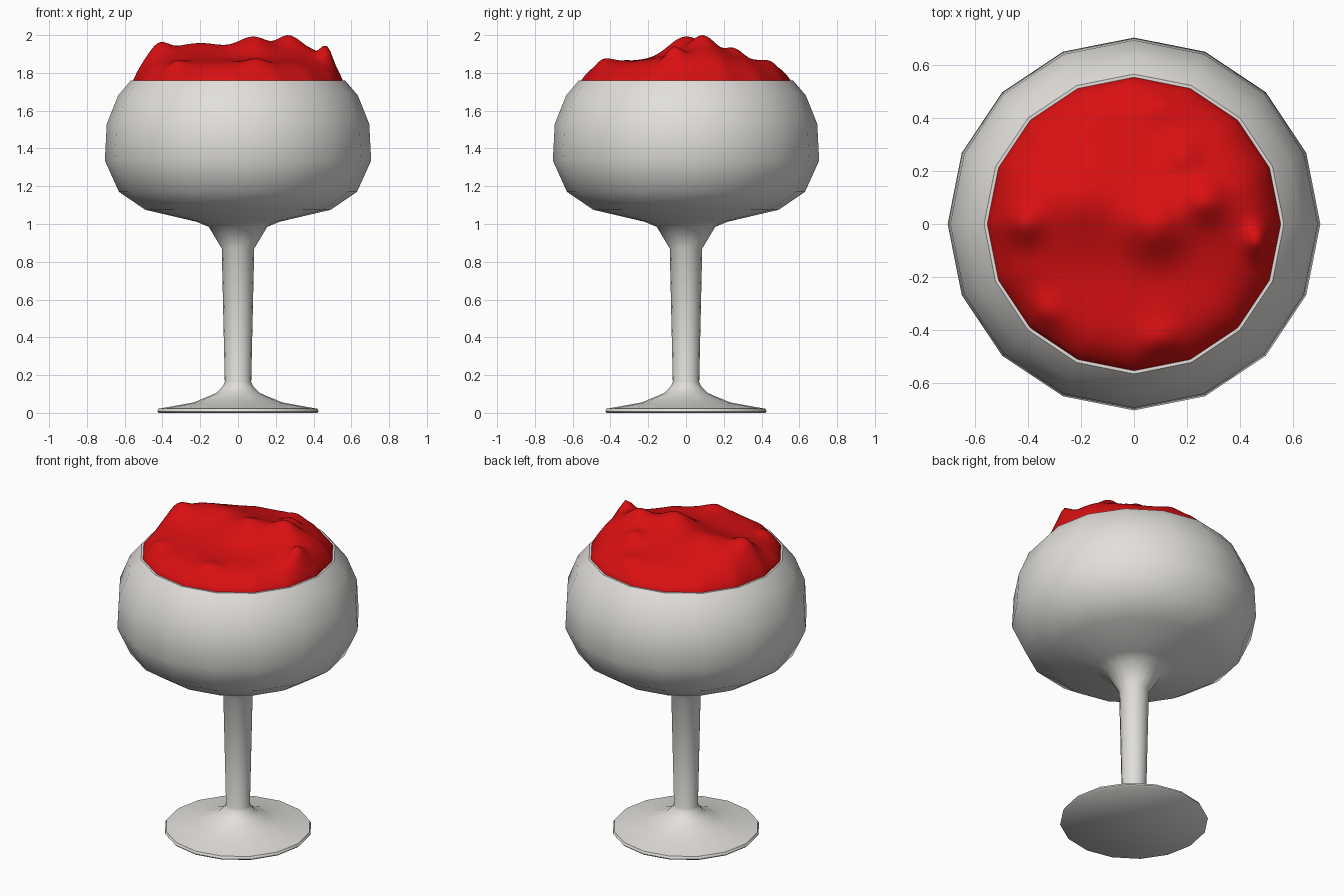
import bpy, bmesh, math

if "Cube" in bpy.data.objects:
    bpy.data.objects.remove(bpy.data.objects["Cube"])

SIDES = 16
RIM_Z = 1.76
RIM_R = 0.555


def material(name, rgb):
    m = bpy.data.materials.new(name)
    m.diffuse_color = (*rgb, 1)
    m.use_nodes = True
    m.node_tree.nodes["Principled BSDF"].inputs["Base Color"].default_value = m.diffuse_color
    return m


def finish(bm, name, mat, angle):
    bmesh.ops.recalc_face_normals(bm, faces=bm.faces)
    me = bpy.data.meshes.new(name)
    bm.to_mesh(me)
    bm.free()
    me.materials.append(mat)
    ob = bpy.data.objects.new(name, me)
    bpy.context.collection.objects.link(ob)
    bpy.ops.object.select_all(action='DESELECT')
    ob.select_set(True)
    bpy.context.view_layer.objects.active = ob
    bpy.ops.object.shade_smooth_by_angle(angle=math.radians(angle))
    return ob


def add_rings(bm, rings):
    """Skin consecutive closed rings of coordinates; cap both ends."""
    loops = [[bm.verts.new(c) for c in ring] for ring in rings]
    for a, b in zip(loops, loops[1:]):
        n = len(a)
        for i in range(n):
            j = (i + 1) % n
            bm.faces.new((a[i], a[j], b[j], b[i]))
    bm.faces.new(loops[0])
    bm.faces.new(loops[-1])


def circle(r, z, n):
    return [(r * math.cos(2 * math.pi * i / n), r * math.sin(2 * math.pi * i / n), z)
            for i in range(n)]


glass_mat = material("pale_grey", (0.76, 0.74, 0.71))
red_mat = material("red", (0.70, 0.005, 0.006))

# Goblet: foot, stem, bowl outside, then bowl inside
profile = [(0.42, 0), (0.427, 0.008), (0.42, 0.022), (0.235, 0.055), (0.115, 0.105),
           (0.077, 0.145), (0.07, 0.165), (0.086, 0.87), (0.155, 0.985),
           (0.22, 1.012), (0.49, 1.075), (0.63, 1.17), (0.705, 1.335),
           (0.695, 1.53), (0.635, 1.68), (0.567, RIM_Z),
           (RIM_R, RIM_Z), (0.62, 1.675), (0.68, 1.53), (0.69, 1.335),
           (0.615, 1.18), (0.48, 1.09), (0.2, 1.03)]
bm = bmesh.new()
add_rings(bm, [circle(r, z, SIDES) for r, z in profile])
finish(bm, "goblet", glass_mat, 50)

# Lumps on the filling: x, y, height, spread
BUMPS = [(-0.42, 0.0, 0.055, 0.07), (0.08, -0.02, 0.065, 0.11),
         (0.27, 0.09, 0.06, 0.08), (0.485, -0.07, 0.13, 0.055),
         (0.19, 0.26, 0.035, 0.06), (0.1, 0.46, 0.03, 0.06),
         (0.1, -0.45, 0.04, 0.07), (-0.34, -0.34, 0.035, 0.06),
         (-0.2, 0.1, 0.02, 0.12)]


def height(x, y, t):
    h = 0.10 + 0.07 * math.exp(-((y - 0.08) / 0.2) ** 2)
    for bx, by, a, s in BUMPS:
        h += a * math.exp(-((x - bx) ** 2 + (y - by) ** 2) / (s * s))
    return h * (1 - t ** 8)


# Heaped filling whose edge follows the faceted rim
N, RINGS = 96, 30
step = 2 * math.pi / SIDES


def edge_radius(a):
    return RIM_R * math.cos(step / 2) / math.cos(a % step - step / 2)


def heap_ring(t):
    ring = []
    for i in range(N):
        a = 2 * math.pi * i / N
        r = t * edge_radius(a)
        x, y = r * math.cos(a), r * math.sin(a)
        ring.append((x, y, height(x, y, t)))
    return ring


rings = [heap_ring(1 - (k / RINGS) * 0.985) for k in range(RINGS + 1)]
top = max(c[2] for ring in rings for c in ring)
rings = [[(x, y, RIM_Z + h * (2.0 - RIM_Z) / top) for x, y, h in ring] for ring in rings]
rings.insert(0, [(x, y, RIM_Z - 0.06) for x, y, z in rings[0]])
bm = bmesh.new()
add_rings(bm, rings)
finish(bm, "filling", red_mat, 60)
